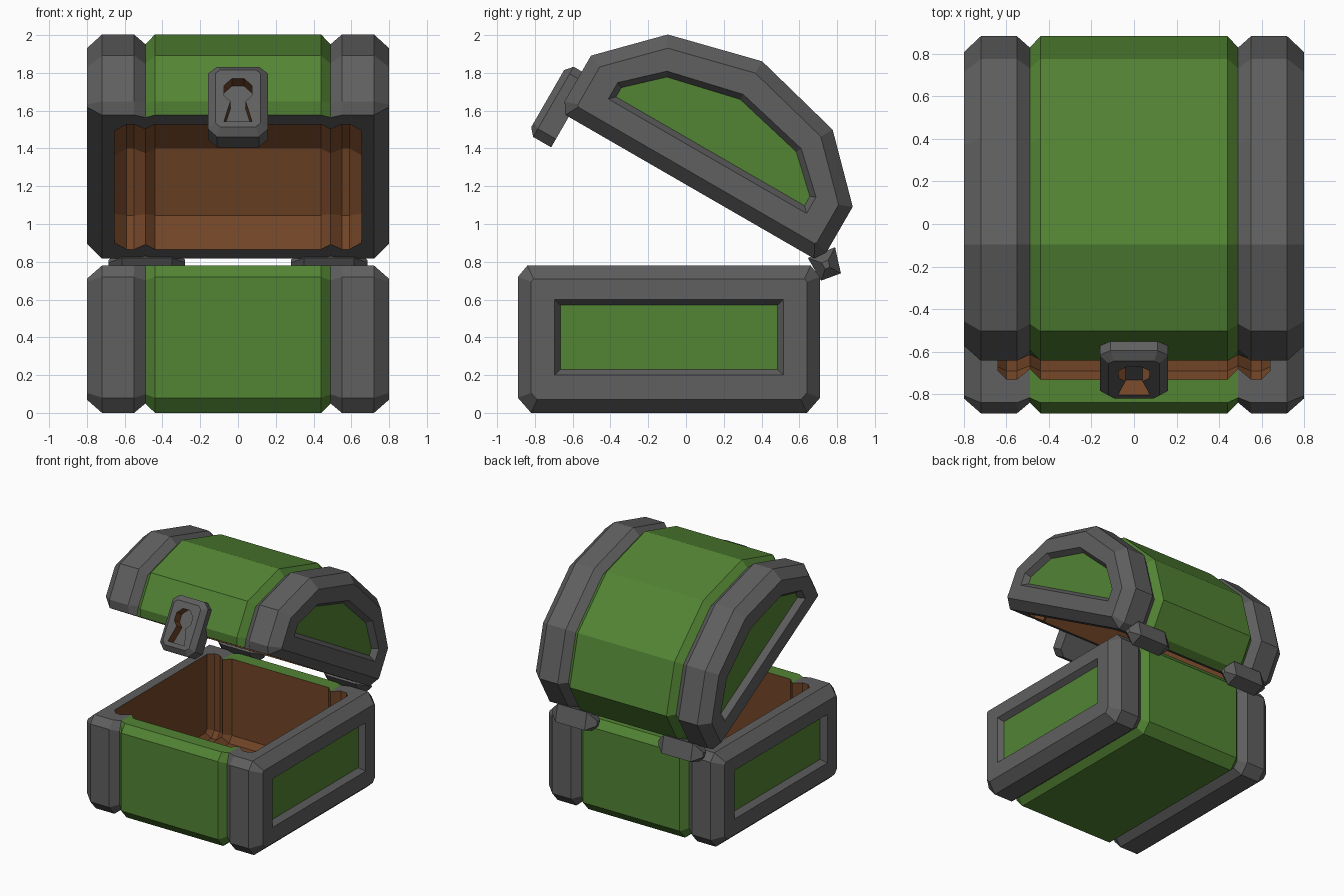
import bpy, bmesh, math
from mathutils import Vector, Matrix

if "Cube" in bpy.data.objects:
    bpy.data.objects.remove(bpy.data.objects["Cube"])


def material(name, rgb):
    m = bpy.data.materials.new(name)
    m.diffuse_color = (*rgb, 1)
    m.use_nodes = True
    m.node_tree.nodes["Principled BSDF"].inputs["Base Color"].default_value = m.diffuse_color
    return m


MATS = [material("grey metal", (0.115, 0.115, 0.115)),
        material("green wood", (0.085, 0.23, 0.034)),
        material("brown lining", (0.165, 0.058, 0.02))]
GREY, GREEN, BROWN = 0, 1, 2


def inset(poly, d):
    """Move every edge of a polygon inward by d (mitred)."""
    area = sum(a[0] * b[1] - b[0] * a[1] for a, b in zip(poly, poly[1:] + poly[:1]))
    s = 1 if area > 0 else -1
    out = []
    for i, p in enumerate(poly):
        p, a, b = Vector(p), Vector(poly[i - 1]), Vector(poly[(i + 1) % len(poly)])
        e1, e2 = (p - a).normalized(), (b - p).normalized()
        n1, n2 = Vector((-e1.y, e1.x)) * s, Vector((-e2.y, e2.x)) * s
        out.append(p + (n1 + n2) * (d / max(0.2, 1 + n1.dot(n2))))
    return out


def loft(name, poly, stations, colour, rim=None):
    """Sweep a (y, z) polygon along x; each station is (x, inset)."""
    bm = bmesh.new()
    rings = []
    for x, d in stations:
        pts = inset(poly, d) if d else [Vector(p) for p in poly]
        if rim is not None and abs(x) < 0.5:      # grooves keep the rim level
            for p, q in zip(pts, poly):
                if abs(q[1] - rim) < 1e-4:
                    p.y = q[1]
        rings.append([bm.verts.new((x, p.x, p.y)) for p in pts])
    n = len(poly)
    for r, s in zip(rings, rings[1:]):
        for i in range(n):
            j = (i + 1) % n
            bm.faces.new((r[i], r[j], s[j], s[i]))
    bm.faces.new(rings[0])
    bm.faces.new(rings[-1])
    bmesh.ops.recalc_face_normals(bm, faces=bm.faces)
    for f in bm.faces:
        f.normal_update()
        f.material_index = colour(f.calc_center_median(), f.normal)
    me = bpy.data.meshes.new(name)
    bm.to_mesh(me)
    bm.free()
    for m in MATS:
        me.materials.append(m)
    ob = bpy.data.objects.new(name, me)
    bpy.context.collection.objects.link(ob)
    return ob


def cut(ob, cutter):
    cutter.hide_render = True
    mod = ob.modifiers.new("cut", 'BOOLEAN')
    mod.operation, mod.object, mod.solver = 'DIFFERENCE', cutter, 'EXACT'
    bpy.context.view_layer.objects.active = ob
    bpy.ops.object.modifier_apply(modifier=mod.name)
    bpy.data.objects.remove(cutter)


def both(half):
    """Mirror stations given from the middle outward."""
    return [(-x, d) for x, d in reversed(half)] + half


def mirrored(pts):
    """Mirror a half profile; a point on y = 0 is not doubled."""
    return pts + [(-y, z) for y, z in reversed(pts) if y]


def shell(c, n):
    return GREEN if abs(c.x) < 0.49 else GREY


def lid_shell(c, n):
    return GREY if n.z < -0.9 else shell(c, n)


def panels(ob, poly):
    """Recessed green panels in both ends."""
    for s in (-1, 1):
        cut(ob, loft("panel_cutter", poly,
                     [(s * 0.755, 0.03), (s * 0.80, 0.0), (s * 0.845, -0.03)],
                     lambda c, n: GREEN if abs(n.x) > 0.95 else GREY))


OUTER = both([(0.44, 0), (0.49, 0.05), (0.55, 0), (0.72, 0), (0.80, 0.07)])
BASE_PLACE = Matrix.Translation((0, -0.09, 0))
LID_PLACE = Matrix.Translation((0, 0.02, 1.197)) @ Matrix.Rotation(math.radians(-30), 4, 'X')

# Base box with lined cavity
base = loft("base", mirrored([(0.73, 0), (0.80, 0.08), (0.80, 0.72), (0.75, 0.78)]),
            OUTER, shell, rim=0.78)
cut(base, loft("base_cavity", mirrored([(0.60, 0.10), (0.64, 0.15), (0.64, 0.95)]),
               both([(0.44, 0), (0.49, 0.05), (0.55, 0), (0.60, 0), (0.64, 0.04)]),
               lambda c, n: BROWN, rim=0.95))
panels(base, mirrored([(0.605, 0.20), (0.605, 0.60)]))
base.matrix_world = BASE_PLACE

# Arched lid, swung open
lid = loft("lid", mirrored([(0.76, 0), (0.80, 0.06), (0.80, 0.34), (0.504, 0.64), (0, 0.767)]),
           OUTER, lid_shell, rim=0)
cut(lid, loft("lid_cavity", mirrored([(0.67, -0.15), (0.65, 0.20), (0.41, 0.47), (0, 0.58)]),
              both([(0.44, 0), (0.49, 0.05), (0.55, 0), (0.59, 0), (0.655, 0.07)]),
              lambda c, n: BROWN, rim=-0.15))
panels(lid, mirrored([(0.606, 0.187), (0.606, 0.287), (0.41, 0.47), (0, 0.565)]))
lid.matrix_world = LID_PLACE

# Lock plate with keyhole, on the lid front
lock = loft("lock", mirrored([(0.11, -0.186), (0.16, -0.136), (0.16, 0.20), (0.11, 0.243)]),
            [(-0.885, 0.04), (-0.85, 0), (-0.74, 0)], lambda c, n: GREY)
arc = [(0.08 * math.cos(math.radians(a)), 0.078 + 0.08 * math.sin(math.radians(a)))
       for a in (-22.5, 22.5, 67.5)]
cut(lock, loft("keyhole", mirrored([(0.075, -0.113), (0.04, 0.012)] + arc),
               [(-0.95, 0), (-0.805, 0)],
               lambda c, n: GREY if abs(n.x) > 0.9 else BROWN))
lock.matrix_world = LID_PLACE @ Matrix.Rotation(math.pi / 2, 4, 'Z')

# Two hinges with pointed ends
for side, s in (("left", -1), ("right", 1)):
    hinge = loft(side + "_hinge", [(0.054, 0.087), (0.085, -0.051), (-0.02, -0.09), (-0.09, 0.03)],
                 [(s * 0.28, 0.05), (s * 0.35, 0), (s * 0.615, 0), (s * 0.685, 0.05)],
                 lambda c, n: GREY)
    hinge.location = (0, 0.735, 0.79)
